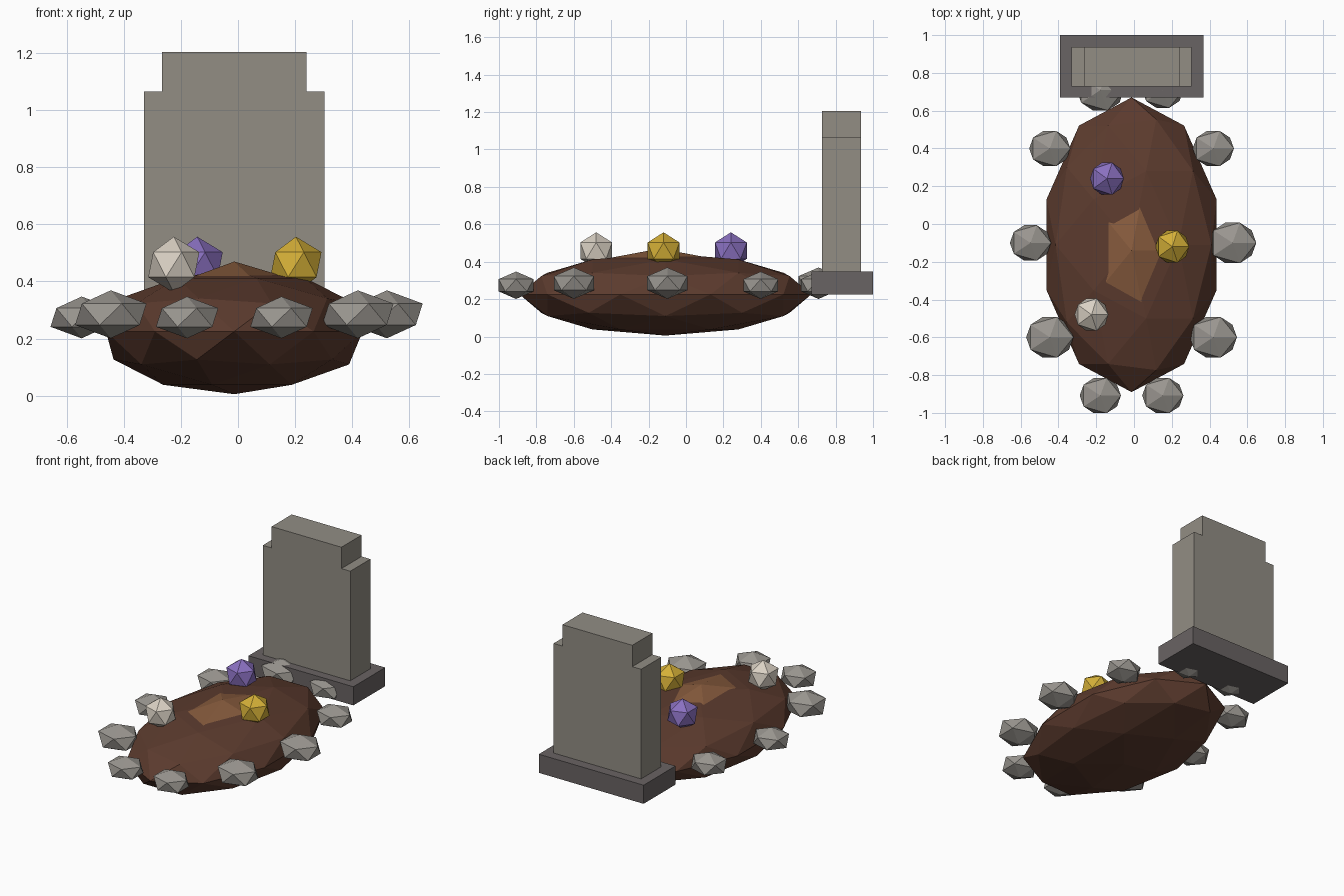
import bpy, math

if "Cube" in bpy.data.objects:
    bpy.data.objects.remove(bpy.data.objects["Cube"])


def srgb(h):
    out = []
    for i in (0, 2, 4):
        c = int(h[i:i + 2], 16) / 255
        out.append(c / 12.92 if c <= 0.04045 else ((c + 0.055) / 1.055) ** 2.4)
    return (*out, 1)


def mat(name, h):
    m = bpy.data.materials.new(name)
    m.diffuse_color = srgb(h)
    m.use_nodes = True
    m.node_tree.nodes["Principled BSDF"].inputs["Base Color"].default_value = m.diffuse_color
    return m


soil = mat("dark_soil", "5C3B2E")
fresh = mat("light_soil", "875B3D")
slab = mat("headstone_grey", "928D84")
plinth = mat("plinth_grey", "696363")
rock = mat("rock_grey", "99958F")
purple = mat("purple", "8A70C0")
gold = mat("gold", "D4AF37")
cream = mat("cream", "DAD1C4")


def finish(name, m):
    o = bpy.context.object
    o.name = name
    o.data.materials.append(m)
    return o


def ball(name, loc, radii, m, sub=1):
    bpy.ops.mesh.primitive_ico_sphere_add(subdivisions=sub, radius=1, location=loc)
    o = finish(name, m)
    o.scale = radii
    return o


def box(name, x, y, z, m):
    lims = (x, y, z)
    bpy.ops.mesh.primitive_cube_add(size=1, location=[(a + b) / 2 for a, b in lims])
    o = finish(name, m)
    o.scale = [b - a for a, b in lims]
    return o


CX = -0.013

# Earth mound with a lighter heap on top
ball("earth_mound", (CX, -0.11, 0.225), (0.473, 0.78, 0.22), soil, 2)
ball("fresh_heap", (CX, -0.14, 0.325), (0.30, 0.506, 0.145), fresh)

# Ring of ten border rocks, every third one larger
for i in range(10):
    a = math.radians(36 * i)
    big = i % 3 == 0
    r = 0.14 if big else 0.122
    ball(f"border_rock_{i + 1}",
         (CX + 0.535 * math.cos(a), -0.1 + 0.85 * math.sin(a), 0.285 if big else 0.274),
         (r, r * 0.9, r * 0.6), rock)

# Flower heads on the mound
for name, x, y, m in (("purple_flower", -0.143, 0.24, purple),
                      ("gold_flower", 0.203, -0.12, gold),
                      ("cream_flower", -0.225, -0.48, cream)):
    ball(name, (x, y, 0.459), (0.1, 0.1, 0.098), m)

# Headstone: plinth, slab and stepped top
box("headstone_plinth", (CX - 0.38, CX + 0.38), (0.67, 1.0), (0.225, 0.347), plinth)
box("headstone_slab", (CX - 0.317, CX + 0.317), (0.728, 0.936), (0.226, 1.065), slab)
box("headstone_top", (CX - 0.253, CX + 0.253), (0.728, 0.936), (1.065, 1.205), slab)
